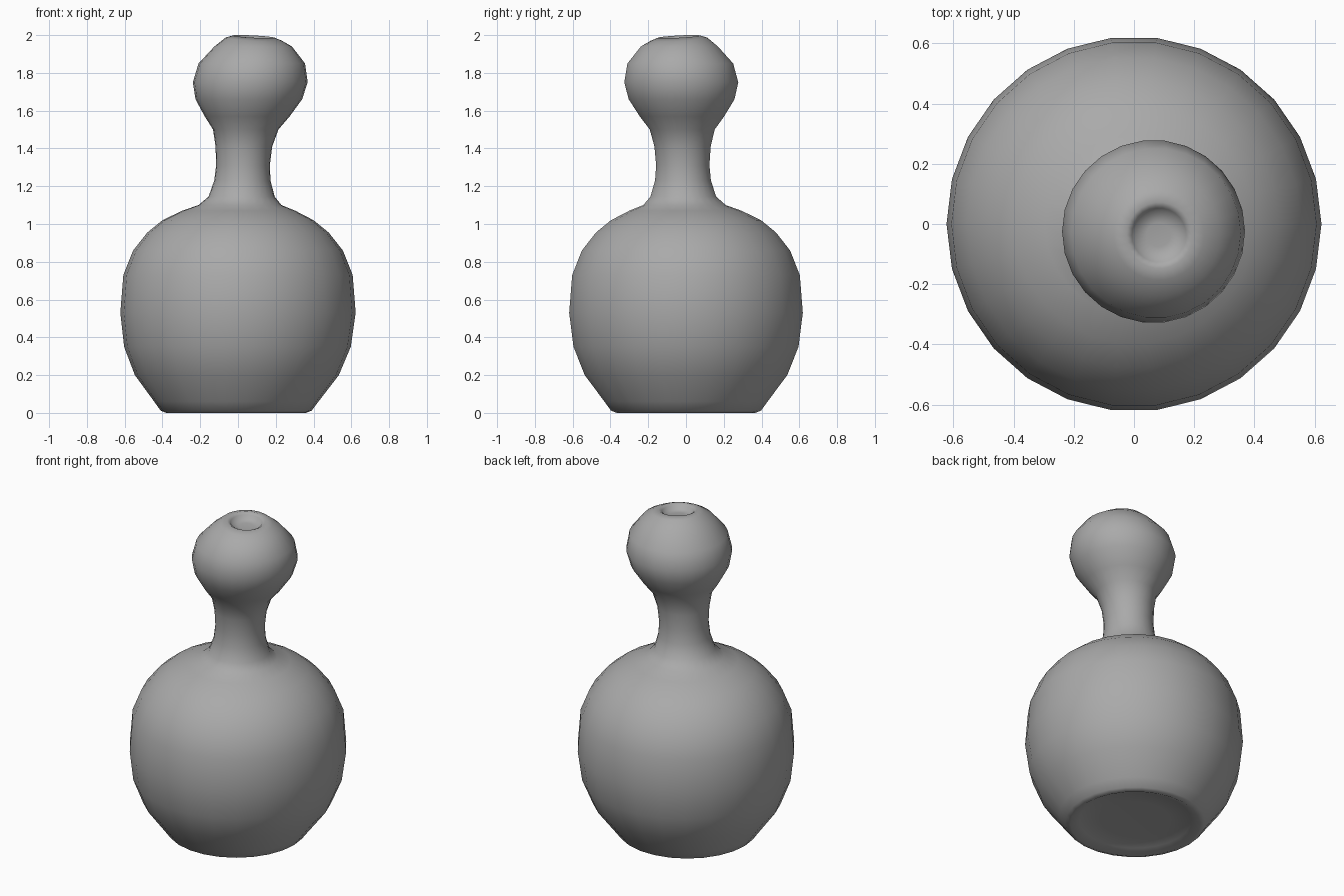
import bpy
import bmesh
from math import cos, sin, tau, radians

SIDES = 26

# Remove the default object
cube = bpy.data.objects.get("Cube")
if cube:
    bpy.data.objects.remove(cube, do_unlink=True)

# Clay material
clay = bpy.data.materials.new("grey clay")
clay.use_nodes = True
grey = (0.4, 0.4, 0.4, 1)
clay.diffuse_color = grey
clay.node_tree.nodes["Principled BSDF"].inputs["Base Color"].default_value = grey

# Profile as (radius, height) from the recessed underside to the mouth floor
underside = [(0.2, 0.03), (0.32, 0.025), (0.37, 0)]
belly = [(0.4, 0.012), (0.435, 0.06), (0.54, 0.2), (0.6, 0.35), (0.623, 0.53),
         (0.607, 0.73), (0.555, 0.86), (0.48, 0.955), (0.4, 1.02), (0.3, 1.07),
         (0.22, 1.1)]
neck = [(0.175, 1.145), (0.149, 1.23), (0.142, 1.31), (0.15, 1.41), (0.173, 1.5)]
bulb = [(0.225, 1.57), (0.282, 1.66), (0.304, 1.75), (0.282, 1.85),
        (0.205, 1.94), (0.15, 1.978)]
mouth = [(0.11, 1.992), (0.09, 1.98), (0.08, 1.96), (0.04, 1.955)]

# The hand-made axis drifts sideways as it rises: (height, x, y)
drift = [(0, -0.01, 0), (0.5, 0, 0), (1.05, 0, 0), (1.15, 0.02, -0.015),
         (1.4, 0.03, -0.018), (1.6, 0.052, -0.022), (1.75, 0.065, -0.025),
         (2, 0.085, -0.038)]


def axis_at(z):
    for (z0, x0, y0), (z1, x1, y1) in zip(drift, drift[1:]):
        if z <= z1:
            t = (z - z0) / (z1 - z0)
            return x0 + (x1 - x0) * t, y0 + (y1 - y0) * t
    return drift[-1][1:]


def add_ring(bm, radius, z):
    cx, cy = axis_at(z)
    tilt = 0.055 if z > 1.95 else 0  # the mouth leans forward and to one side
    ring = []
    for i in range(SIDES):
        dx = radius * cos(tau * i / SIDES)
        dy = radius * sin(tau * i / SIDES)
        ring.append(bm.verts.new((cx + dx, cy + dy, z + tilt * (dy - dx))))
    return ring


# Loft the rings into one closed vase
bm = bmesh.new()
rings = [add_ring(bm, r, z) for r, z in underside + belly + neck + bulb + mouth]
for low, high in zip(rings, rings[1:]):
    for i in range(SIDES):
        j = (i + 1) % SIDES
        bm.faces.new((low[i], low[j], high[j], high[i]))
bm.faces.new(rings[0][::-1])
bm.faces.new(rings[-1])
bmesh.ops.recalc_face_normals(bm, faces=bm.faces[:])

mesh = bpy.data.meshes.new("vase")
bm.to_mesh(mesh)
bm.free()
mesh.materials.append(clay)
vase = bpy.data.objects.new("vase", mesh)
bpy.context.collection.objects.link(vase)

# Smooth shading throughout
bpy.ops.object.select_all(action="DESELECT")
vase.select_set(True)
bpy.context.view_layer.objects.active = vase
bpy.ops.object.shade_smooth_by_angle(angle=radians(75))
